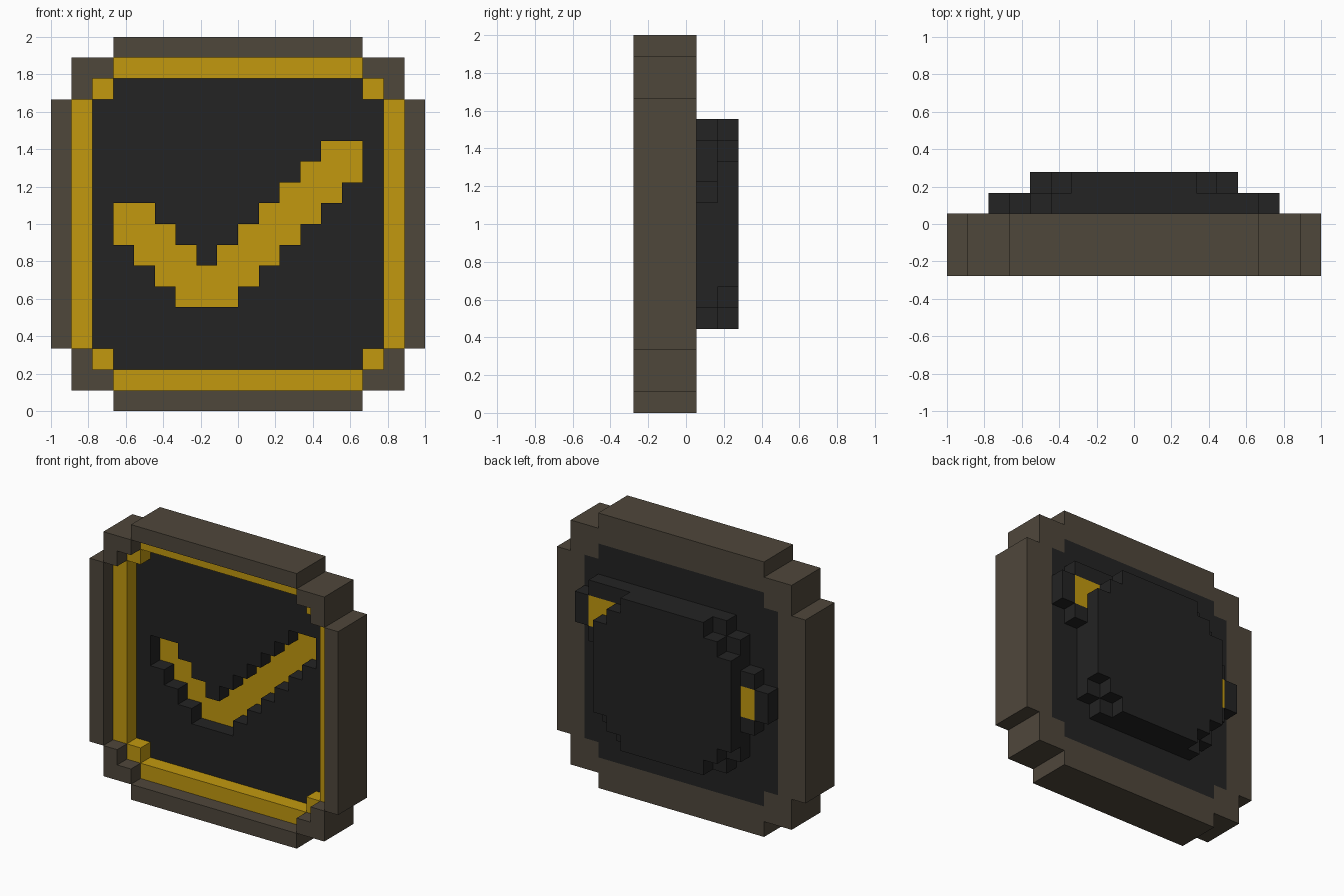
import bpy, bmesh
from mathutils import Vector

if "Cube" in bpy.data.objects:
    bpy.data.objects.remove(bpy.data.objects["Cube"], do_unlink=True)

N = 18          # blocks along the longest side
U = 2.0 / N     # block size
DEPTH = 5       # block layers from front to back


def material(name, rgb):
    """Flat material from 0-255 sRGB values."""
    lin = [((c / 255 + 0.055) / 1.055) ** 2.4 for c in rgb] + [1.0]
    m = bpy.data.materials.new(name)
    m.use_nodes = True
    m.diffuse_color = lin
    bsdf = m.node_tree.nodes["Principled BSDF"]
    bsdf.inputs["Base Color"].default_value = lin
    bsdf.inputs["Roughness"].default_value = 0.9
    return m


brown = material("dark brown", (79, 71, 59))
gold = material("gold", (194, 153, 15))
black = material("charcoal black", (35, 35, 35))


def stepped_square(lo, trims):
    """Cells of a centred square whose corners are stepped by the trims."""
    hi = N - 1 - lo
    cells = set()
    for row in range(lo, hi + 1):
        d = min(row - lo, hi - row)
        t = trims[d] if d < len(trims) else 0
        cells |= {(col, row) for col in range(lo + t, hi - t + 1)}
    return cells


def layers(cells, *ys):
    return {(c, y, r) for c, r in cells for y in ys}


def block_part(name, blocks, mat):
    """Outer skin of a set of blocks, with coplanar faces merged."""
    bm = bmesh.new()
    origin = Vector((-1, -DEPTH * U / 2, 0))
    for b in blocks:
        for axis in range(3):
            for side in (0, 1):
                near = list(b)
                near[axis] += 2 * side - 1
                if tuple(near) in blocks:
                    continue
                a1, a2 = (axis + 1) % 3, (axis + 2) % 3
                quad = []
                for s, t in ((0, 0), (1, 0), (1, 1), (0, 1)):
                    p = list(b)
                    p[axis] += side
                    p[a1] += s
                    p[a2] += t
                    quad.append(bm.verts.new(origin + Vector(p) * U))
                bm.faces.new(quad if side else quad[::-1])
    bmesh.ops.remove_doubles(bm, verts=bm.verts, dist=1e-4)
    bmesh.ops.dissolve_limit(bm, angle_limit=0.01, verts=bm.verts, edges=bm.edges)
    me = bpy.data.meshes.new(name)
    bm.to_mesh(me)
    bm.free()
    me.materials.append(mat)
    ob = bpy.data.objects.new(name, me)
    bpy.context.collection.objects.link(ob)
    return ob


# Stepped outlines, from the outside in
outline = stepped_square(0, [3, 1, 1])
opening = stepped_square(1, [2, 1])
panel = stepped_square(2, [1])
trim = opening - panel

# Check mark: (row, first column, last column)
runs = [(5, 6, 8), (6, 5, 9), (7, 4, 6), (7, 8, 10), (8, 3, 5), (8, 9, 11),
        (9, 3, 4), (9, 10, 12), (10, 11, 13), (11, 12, 14), (12, 13, 14)]
check = {(c, r) for r, a, b in runs for c in range(a, b + 1)}
check_border = {(c + dx, r + dz) for c, r in check
                for dx, dz in ((1, 0), (-1, 0), (0, 1), (0, -1))}

# Frame, with a lip closing the back of the gold trim
block_part("frame", layers(outline - opening, 0, 1, 2) | layers(trim, 2), brown)

# Recessed trim inside the frame
block_part("gold_trim", layers(trim, 1), gold)

# Panel with the check mark cut through it
block_part("front_panel", layers(panel - check, 2), black)

# Check mark sunk behind the panel
block_part("check_mark", layers(check, 3), gold)

# Stepped housing on the back, wrapping the check mark
base = (stepped_square(4, [1]) | check_border) - check
block_part("back_housing", layers(base, 3) | layers(stepped_square(4, [2, 1]), 4), black)
